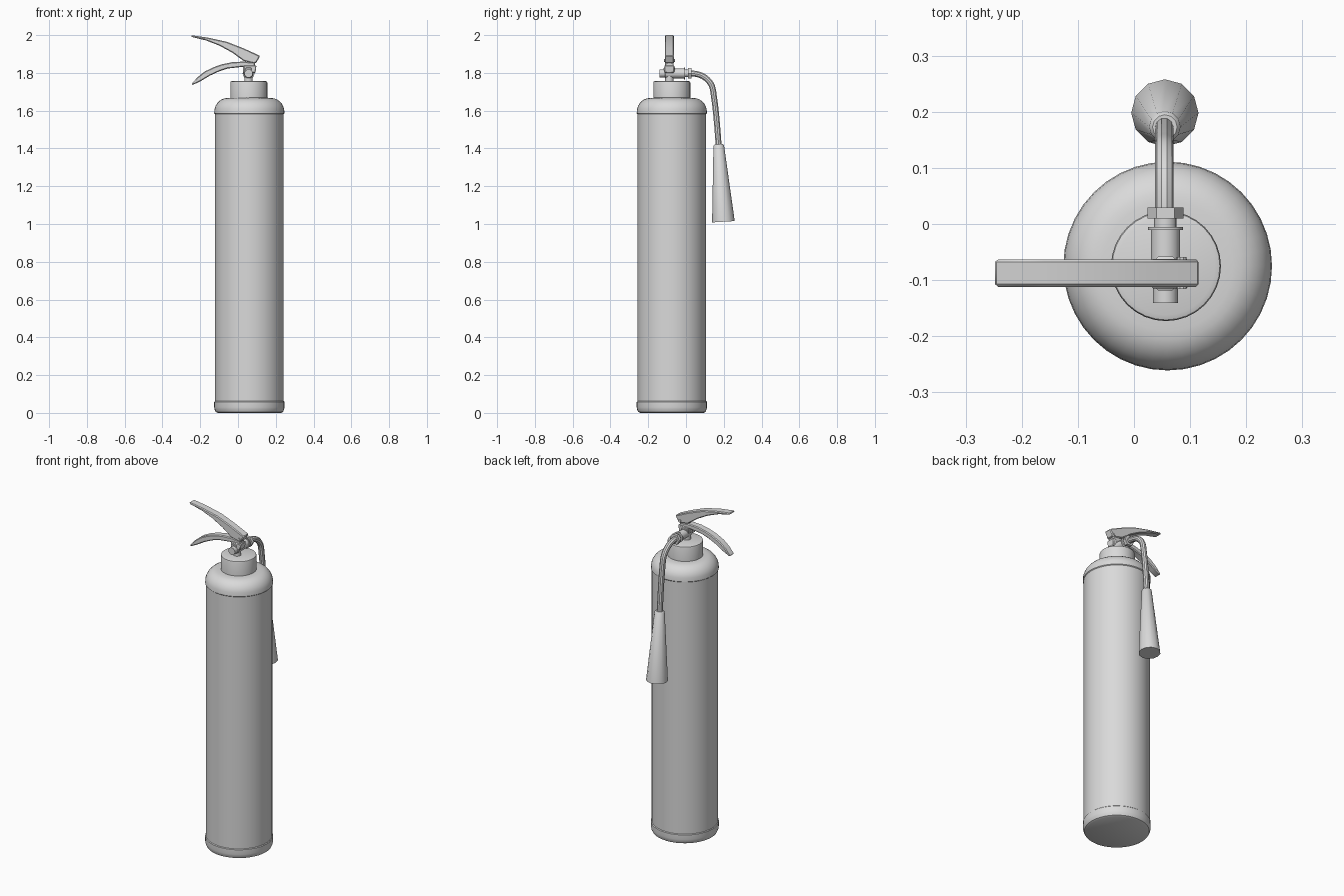
import bpy, bmesh, math
from mathutils import Vector, Matrix

cube = bpy.data.objects.get("Cube")
if cube:
    bpy.data.objects.remove(cube, do_unlink=True)

grey = bpy.data.materials.new("light_grey")
grey.use_nodes = True
grey.diffuse_color = (0.7, 0.7, 0.7, 1)
grey.node_tree.nodes["Principled BSDF"].inputs["Base Color"].default_value = (0.7, 0.7, 0.7, 1)

TANK = Vector((0.06, -0.075, 0))
VALVE_X = 0.056


def finish(name, bm, angle=35):
    bmesh.ops.recalc_face_normals(bm, faces=bm.faces)
    mesh = bpy.data.meshes.new(name)
    bm.to_mesh(mesh)
    bm.free()
    mesh.materials.append(grey)
    ob = bpy.data.objects.new(name, mesh)
    bpy.context.collection.objects.link(ob)
    bpy.ops.object.select_all(action='DESELECT')
    ob.select_set(True)
    bpy.context.view_layer.objects.active = ob
    bpy.ops.object.shade_smooth_by_angle(angle=math.radians(angle))
    return ob


def lathe(name, profile, origin, axis=(0, 0, 1), sides=32, angle=35, turn=0):
    """Turn a (radius, height) profile about an axis and cap both ends."""
    bm = bmesh.new()
    rings = []
    for r, h in profile:
        rings.append([bm.verts.new((r * math.cos(2 * math.pi * i / sides + turn),
                                    r * math.sin(2 * math.pi * i / sides + turn), h))
                      for i in range(sides)])
    for a, b in zip(rings, rings[1:]):
        for i in range(sides):
            j = (i + 1) % sides
            bm.faces.new((a[i], a[j], b[j], b[i]))
    bm.faces.new(rings[0][::-1])
    bm.faces.new(rings[-1])
    spin = Vector((0, 0, 1)).rotation_difference(Vector(axis)).to_matrix().to_4x4()
    bm.transform(Matrix.Translation(origin) @ spin)
    return finish(name, bm, angle)


def plate(name, outline, y0, y1, bevel=0.006):
    """Extrude an (x, z) outline between two depths, with eased edges."""
    bm = bmesh.new()
    face = bm.faces.new([bm.verts.new((x, y0, z)) for x, z in outline])
    ext = bmesh.ops.extrude_face_region(bm, geom=[face])
    moved = [v for v in ext["geom"] if isinstance(v, bmesh.types.BMVert)]
    bmesh.ops.translate(bm, verts=moved, vec=(0, y1 - y0, 0))
    ob = finish(name, bm)
    mod = ob.modifiers.new("eased_edges", 'BEVEL')
    mod.width = bevel
    mod.segments = 1
    mod.limit_method = 'ANGLE'
    mod.angle_limit = math.radians(50)
    return ob


# Tank with rolled base, slim seams and domed shoulder
R = 0.186
profile = [(0.168, 0), (0.178, 0.005), (0.184, 0.018), (R, 0.03), (R, 0.058),
           (R - 0.004, 0.062), (R - 0.004, 1.582), (R, 1.586)]
for k in range(1, 8):
    t = math.radians(90 * k / 7)
    profile.append((0.116 + 0.07 * math.cos(t), 1.592 + 0.075 * math.sin(t)))
profile.append((0.09, 1.669))
lathe("tank", profile, TANK, sides=40)

# Collar on the shoulder
lathe("collar", [(0.098, 1.655), (0.098, 1.748), (0.096, 1.754), (0.087, 1.757)],
      Vector((0.057, TANK.y, 0)))

# Valve stem and head
stem = Vector((VALVE_X, -0.088, 0))
lathe("valve_stem", [(0.022, 1.75), (0.022, 1.80)], stem, sides=16)
lathe("valve_head", [(0.02, 1.795), (0.033, 1.803), (0.033, 1.826), (0.022, 1.832),
                     (0.022, 1.845)], stem, sides=8, turn=math.pi / 8)

# Horizontal outlet with flange and hexagonal nut
outlet = Vector((VALVE_X, 0, 1.797))
back = (0, 1, 0)
lathe("outlet_body", [(0.022, -0.141), (0.022, -0.112), (0.026, -0.108), (0.026, -0.01)],
      outlet, back, 16)
lathe("outlet_flange", [(0.031, -0.011), (0.031, -0.005)], outlet, back, 16)
lathe("outlet_neck", [(0.02, -0.006), (0.02, 0.012)], outlet, back, 16)
lathe("hose_nut", [(0.032, 0.01), (0.032, 0.029)], outlet, back, 6)

# Hose bending over and down to the horn
curve = bpy.data.curves.new("hose_path", 'CURVE')
curve.dimensions = '3D'
curve.bevel_depth = 0.0165
curve.bevel_resolution = 3
curve.resolution_u = 10
curve.use_fill_caps = True
spline = curve.splines.new('BEZIER')
path = [((0.02, 1.797), (0, 0.03, 0)),
        ((0.115, 1.763), (0, 0.03, -0.03)),
        ((0.15, 1.66), (0, 0.008, -0.05)),
        ((0.173, 1.41), (0, 0.005, -0.08))]
spline.bezier_points.add(len(path) - 1)
for p, ((y, z), d) in zip(spline.bezier_points, path):
    p.co = (VALVE_X - 0.002, y, z)
    p.handle_left_type = p.handle_right_type = 'FREE'
    p.handle_left = p.co - Vector(d)
    p.handle_right = p.co + Vector(d)
temp = bpy.data.objects.new("hose_path", curve)
bpy.context.collection.objects.link(temp)
bpy.context.view_layer.update()
hose_mesh = bpy.data.meshes.new_from_object(temp.evaluated_get(
    bpy.context.evaluated_depsgraph_get()))
bm = bmesh.new()
bm.from_mesh(hose_mesh)
bpy.data.objects.remove(temp, do_unlink=True)
bpy.data.meshes.remove(hose_mesh)
finish("hose", bm)

# Flared horn, leaning slightly outward
top, low = Vector((0.055, 0.173, 1.42)), Vector((0.055, 0.198, 1.012))
length = (low - top).length
lathe("horn", [(0.022, -0.002), (0.028, 0.004), (0.06, length)], top, (low - top).normalized(), 12,
      angle=40)

# Upper squeeze lever
plate("upper_lever", [(-0.25, 2.0), (-0.16, 1.987), (-0.06, 1.965), (0.03, 1.93),
                      (0.117, 1.89), (0.098, 1.855), (0.085, 1.85), (0.03, 1.863),
                      (-0.03, 1.907), (-0.1, 1.945), (-0.17, 1.972), (-0.245, 1.99)],
      -0.112, -0.063, 0.005)

# Lower carrying handle
plate("lower_handle", [(-0.248, 1.738), (-0.215, 1.777), (-0.177, 1.807), (-0.13, 1.83),
                       (-0.087, 1.845), (-0.03, 1.857), (0.03, 1.86), (0.09, 1.855),
                       (0.09, 1.832), (0.024, 1.832), (-0.055, 1.823), (-0.1, 1.808),
                       (-0.15, 1.785), (-0.2, 1.755), (-0.238, 1.737)],
      -0.11, -0.065, 0.005)

# Lever pivot pin and side bracket
lathe("pivot_pin", [(0.009, -0.116), (0.009, -0.059)], Vector((0.085, 0, 1.865)), back, 10)
plate("valve_bracket", [(0.03, 1.8), (0.092, 1.8), (0.098, 1.84), (0.03, 1.84)],
      -0.115, -0.062, 0.004)
